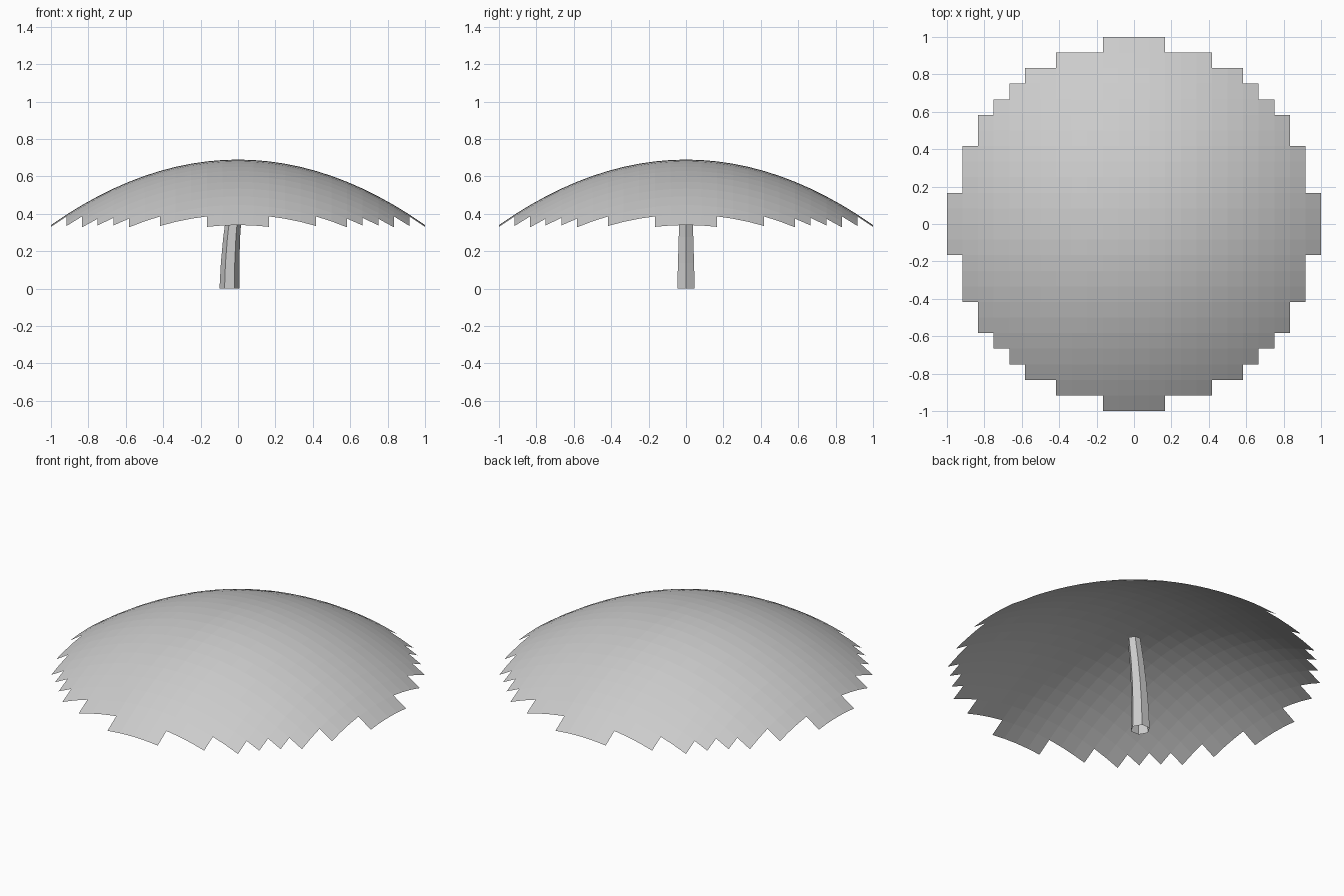
import bpy, bmesh, math

if "Cube" in bpy.data.objects:
    bpy.data.objects.remove(bpy.data.objects["Cube"], do_unlink=True)

# Single plain grey
grey = bpy.data.materials.new("light_grey")
grey.use_nodes = True
colour = (0.6, 0.6, 0.6, 1)
grey.diffuse_color = colour
grey.node_tree.nodes["Principled BSDF"].inputs["Base Color"].default_value = colour


def add_object(name, bm):
    mesh = bpy.data.meshes.new(name)
    bm.to_mesh(mesh)
    bm.free()
    mesh.materials.append(grey)
    obj = bpy.data.objects.new(name, mesh)
    bpy.context.collection.objects.link(obj)
    return obj


# Canopy: a square grid trimmed to a stepped disc and bent into a shallow dome
CELLS = 24
bm = bmesh.new()
bmesh.ops.create_grid(bm, x_segments=CELLS, y_segments=CELLS, size=1)


def outside(face):
    return max(v.co.x ** 2 + v.co.y ** 2 for v in face.verts) > 1.045


bmesh.ops.delete(bm, geom=[f for f in bm.faces if outside(f)], context="FACES")
for v in bm.verts:
    v.co.z = 0.69 - 0.35 * (v.co.x ** 2 + v.co.y ** 2)
add_object("canopy", bm)

# Trunk: an open six-sided tube that tapers and leans as it rises
SIDES, RINGS, HEIGHT = 6, 5, 0.55
bm = bmesh.new()
rings = []
for k in range(RINGS):
    t = k / (RINGS - 1)
    radius = 0.054 - 0.018 * t
    centre = -0.045 * (1 - t * t)
    angles = [math.tau * s / SIDES for s in range(SIDES)]
    rings.append([bm.verts.new((centre + radius * math.cos(a),
                                radius * math.sin(a), HEIGHT * t)) for a in angles])
for low, high in zip(rings, rings[1:]):
    for s in range(SIDES):
        n = (s + 1) % SIDES
        bm.faces.new((low[s], low[n], high[n], high[s]))
add_object("trunk", bm)
